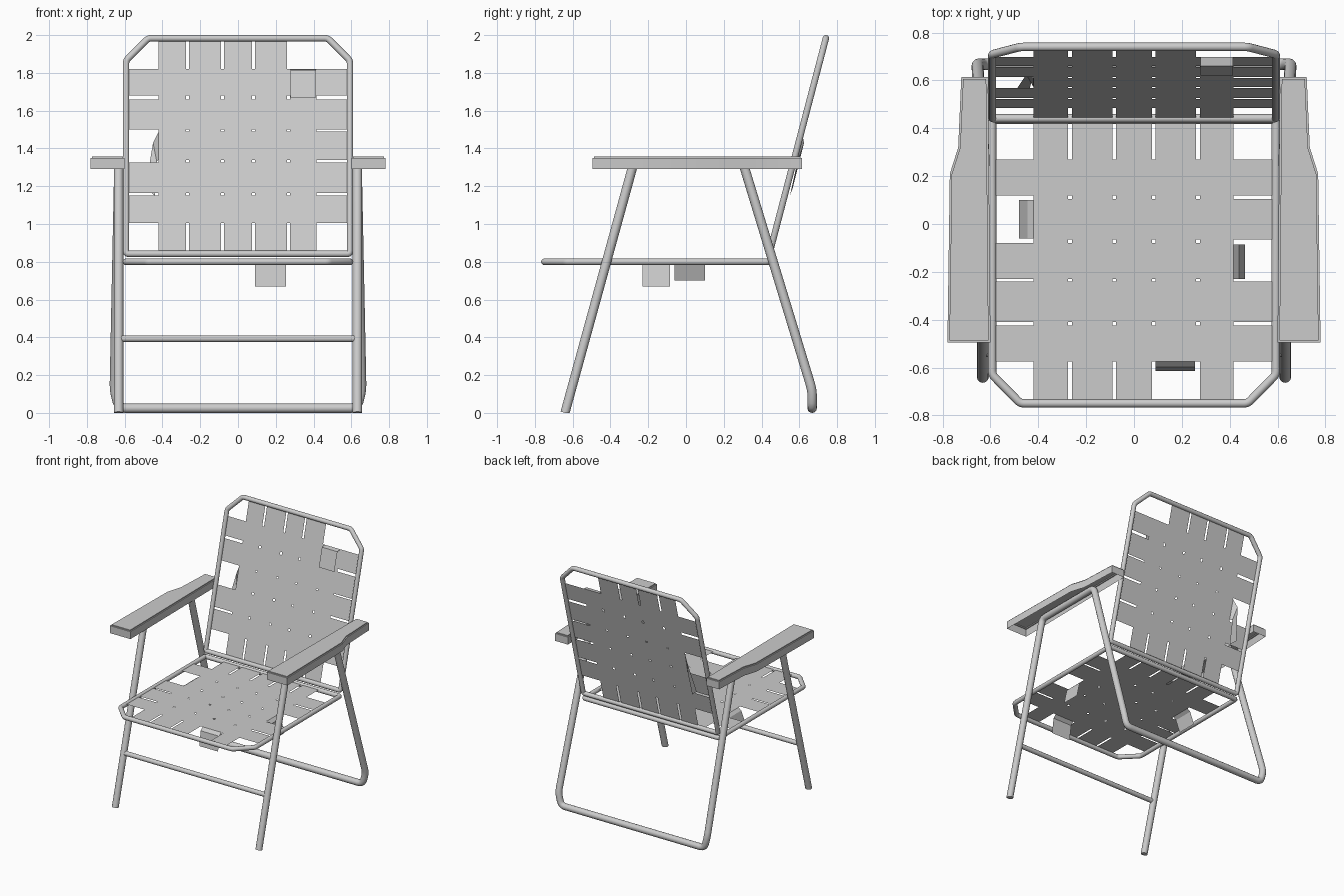
import bpy, bmesh
from mathutils import Vector

if "Cube" in bpy.data.objects:
    bpy.data.objects.remove(bpy.data.objects["Cube"])


def finish(name, bm, smooth=False):
    me = bpy.data.meshes.new(name)
    bm.to_mesh(me)
    bm.free()
    ob = bpy.data.objects.new(name, me)
    bpy.context.collection.objects.link(ob)
    if smooth:
        bpy.ops.object.select_all(action='DESELECT')
        bpy.context.view_layer.objects.active = ob
        ob.select_set(True)
        bpy.ops.object.shade_smooth_by_angle(angle=0.7)
    return ob


def rounded(pts, r, closed):
    """Replace each corner by a short arc."""
    pts = [Vector(p) for p in pts]
    if r == 0:
        return pts
    out, n = [], len(pts)
    for i, p in enumerate(pts):
        if not closed and i in (0, n - 1):
            out.append(p)
            continue
        a, b = pts[i - 1] - p, pts[(i + 1) % n] - p
        a = p + a.normalized() * min(r, a.length * 0.45)
        b = p + b.normalized() * min(r, b.length * 0.45)
        for k in range(4):
            t = k / 3
            out.append(a * (1 - t) ** 2 + p * 2 * t * (1 - t) + b * t * t)
    return out


def tube(name, pts, radius, bend=0.0, closed=False):
    cu = bpy.data.curves.new(name, 'CURVE')
    cu.dimensions = '3D'
    cu.bevel_depth = radius
    cu.bevel_resolution = 4
    cu.use_fill_caps = True
    path = rounded(pts, bend, closed)
    sp = cu.splines.new('POLY')
    sp.points.add(len(path) - 1)
    for q, p in zip(sp.points, path):
        q.co = (*p, 1)
    sp.use_cyclic_u = closed
    tmp = bpy.data.objects.new(name, cu)
    bpy.context.collection.objects.link(tmp)
    dg = bpy.context.evaluated_depsgraph_get()
    bm = bmesh.new()
    bm.from_mesh(tmp.evaluated_get(dg).to_mesh())
    bpy.data.objects.remove(tmp)
    for v in bm.verts:          # feet cut flat on the floor
        v.co.z = max(v.co.z, 0)
    return finish(name, bm, True)


def webbing(name, us, vs, place, missing):
    """Woven straps: odd columns and rows are straps, the rest gaps."""
    bm = bmesh.new()
    grid = [[bm.verts.new(place(u, v)) for v in vs] for u in us]
    for i in range(len(us) - 1):
        for j in range(len(vs) - 1):
            if (i % 2 or j % 2) and (i, j) not in missing:
                bm.faces.new((grid[i][j], grid[i + 1][j], grid[i + 1][j + 1], grid[i][j + 1]))
    loose = [v for v in bm.verts if not v.link_faces]
    bmesh.ops.delete(bm, geom=loose, context='VERTS')
    return finish(name, bm)


def flap(name, pairs):
    """Loose strap end from consecutive edge pairs."""
    bm = bmesh.new()
    rows = [[bm.verts.new(p) for p in pair] for pair in pairs]
    for a, b in zip(rows, rows[1:]):
        bm.faces.new((a[0], a[1], b[1], b[0]))
    return finish(name, bm)


def back_y(z):
    return 0.441 + (z - 0.84) * 0.262


SEAT_Z, R, LEG_R = 0.80, 0.0175, 0.025

# seat and back frames
tube("seat_frame", [(x, y, SEAT_Z) for x, y in (
    (-0.593, 0.435), (-0.593, -0.63), (-0.475, -0.75),
    (0.475, -0.75), (0.593, -0.63), (0.593, 0.435))], R, 0.015, True)
tube("back_frame", [(x, back_y(z), z) for x, z in (
    (-0.593, 0.842), (-0.593, 1.865), (-0.475, 1.983),
    (0.475, 1.983), (0.593, 1.865), (0.593, 0.842))], R, 0.015, True)

# woven straps
cols = [-0.59, -0.42, -0.275, -0.26, -0.09, -0.075, 0.075, 0.09, 0.26, 0.275, 0.415, 0.59]
seat_rows = [-0.75, -0.575, -0.425, -0.41, -0.24, -0.23, -0.08, -0.065, 0.105, 0.12, 0.27, 0.435]
back_rows = [0.842, 1.005, 1.15, 1.165, 1.325, 1.34, 1.49, 1.50, 1.66, 1.68, 1.82, 1.983]
webbing("seat_webbing", cols, seat_rows, lambda u, v: (u, v, SEAT_Z + 0.008),
        {(7, 0), (0, 7), (10, 5)})
webbing("back_webbing", cols, back_rows, lambda u, v: (u, back_y(v), v),
        {(0, 5), (9, 10)})

# torn strap ends
flap("seat_flap_left", [[(x, y, z) for y in (-0.06, 0.10)]
                        for x, z in ((-0.42, 0.808), (-0.445, 0.79), (-0.48, 0.70))])
flap("seat_flap_right", [[(x, y, z) for y in (-0.23, -0.085)]
                         for x, z in ((0.415, 0.808), (0.44, 0.785), (0.465, 0.67))])
flap("seat_flap_front", [[(x, y, z) for x in (0.09, 0.255)]
                         for y, z in ((-0.575, 0.808), (-0.598, 0.785), (-0.615, 0.67))])
flap("back_flap_top", [[(x, y, z) for x in (0.277, 0.413)]
                       for y, z in ((back_y(1.82), 1.82), (0.66, 1.815), (0.62, 1.67))])
flap("back_flap_left", [[(-0.42, back_y(1.49), 1.49), (-0.42, back_y(1.34), 1.34)],
                        [(-0.45, 0.625, 1.43), (-0.43, 0.59, 1.33)],
                        [(-0.49, 0.565, 1.19), (-0.44, 0.55, 1.15)]])

# one bent tube: front legs, arm rails, rear legs and rear floor bar
half = [(-0.632, -0.64, 0), (-0.632, -0.275, 1.33), (-0.63, 0.30, 1.33),
        (-0.655, 0.668, 0.12), (-0.63, 0.668, 0.0245)]
tube("leg_tube", half + [(-x, y, z) for x, y, z in reversed(half)], LEG_R, 0.035)
tube("front_crossbar", [(-0.63, -0.535, 0.393), (0.63, -0.535, 0.393)], 0.018)

# armrests, hollow below
for side, s in (("left", -1), ("right", 1)):
    plan = [(0.60, -0.495), (0.78, -0.495), (0.77, 0.21), (0.735, 0.32), (0.722, 0.615), (0.61, 0.615)]
    bm = bmesh.new()
    top = bm.faces.new([bm.verts.new((s * x, y, 1.357)) for x, y in plan])
    ext = bmesh.ops.extrude_edge_only(bm, edges=top.edges[:])
    for v in ext["geom"]:
        if isinstance(v, bmesh.types.BMVert):
            v.co.z = 1.29
    bmesh.ops.bevel(bm, geom=top.edges[:], offset=0.008, segments=2, affect='EDGES')
    bmesh.ops.recalc_face_normals(bm, faces=bm.faces[:])
    finish("armrest_" + side, bm, True)
